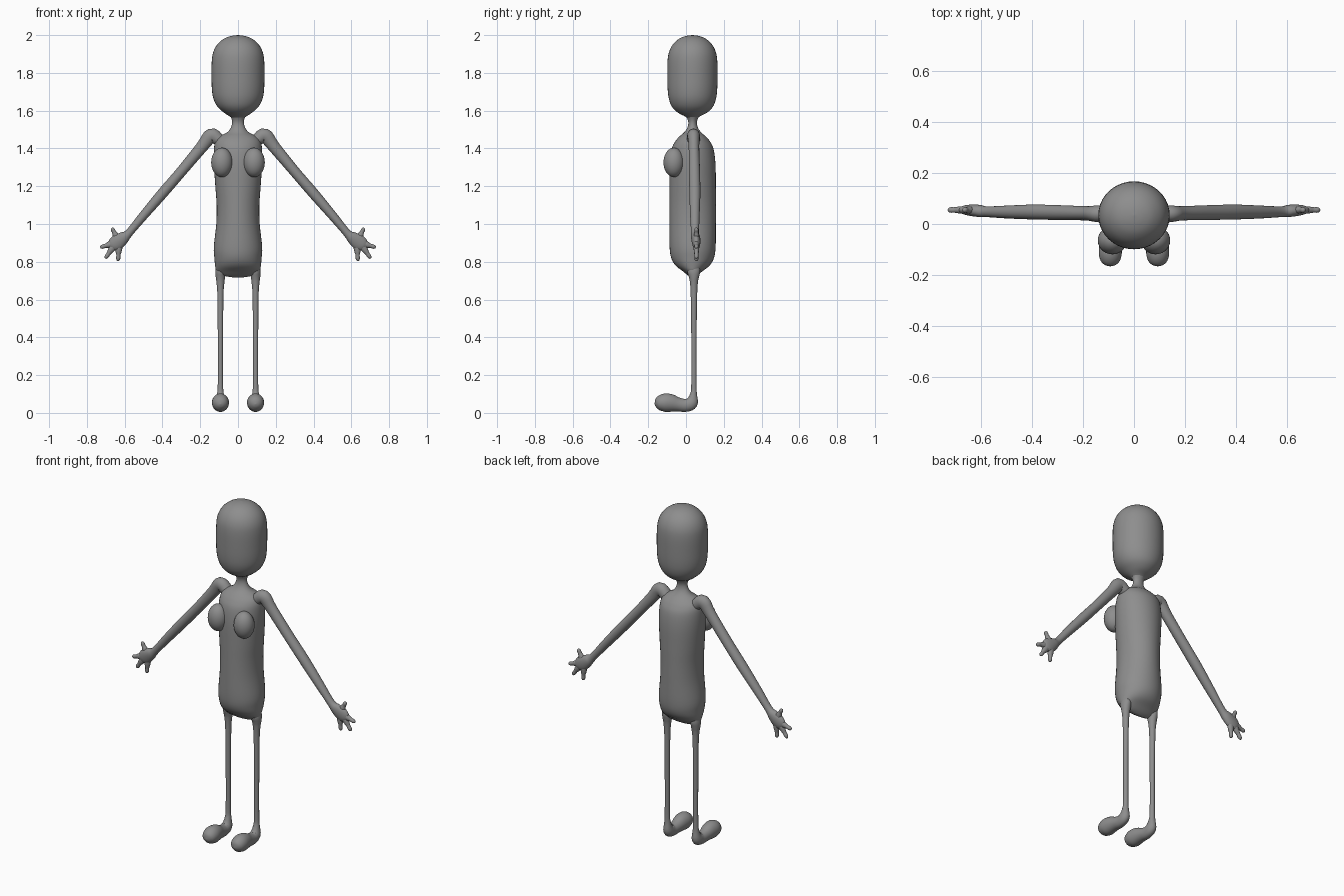
import bpy, bmesh, math
from mathutils import Vector

X, Y = Vector((1, 0, 0)), Vector((0, 1, 0))
grey = bpy.data.materials.new("dark_grey")
grey.diffuse_color = (0.27, 0.27, 0.27, 1)


def finish(name, bm, mirror):
    mesh = bpy.data.meshes.new(name)
    bm.to_mesh(mesh)
    bm.free()
    mesh.materials.append(grey)
    ob = bpy.data.objects.new(name, mesh)
    bpy.context.collection.objects.link(ob)
    for p in mesh.polygons:
        p.use_smooth = True
    if mirror:
        ob.modifiers.new("mirror", "MIRROR")


def spline(rows, steps=4):
    """Catmull-Rom through rows of (x, y, z, radius across, radius along ref)."""
    rows = [Vector(r) for r in rows]
    out = []
    for i in range(len(rows) - 1):
        a, b, c, d = rows[max(i - 1, 0)], rows[i], rows[i + 1], rows[min(i + 2, len(rows) - 1)]
        for s in range(steps):
            t = s / steps
            out.append(b + (c - a) * (t / 2) + (a * 2 - b * 5 + c * 4 - d) * (t * t / 2)
                       + (b * 3 - a - c * 3 + d) * (t ** 3 / 2))
    return out + [rows[-1]]


def tube(name, rows, ref=Y, sides=28, mirror=False):
    """Smooth loft of elliptical rings along a path lying square to ref."""
    pts = spline(rows)
    pos = [Vector(p[:3]) for p in pts]
    bm = bmesh.new()
    rings = []
    for i, p in enumerate(pts):
        tangent = (pos[min(i + 1, len(pos) - 1)] - pos[max(i - 1, 0)]).normalized()
        across = ref.cross(tangent).normalized()
        ra, rb = max(p[3], 0.001), max(p[4], 0.001)
        rings.append([bm.verts.new(pos[i] + across * ra * math.cos(k * math.tau / sides)
                                   + ref * rb * math.sin(k * math.tau / sides)) for k in range(sides)])
    for r, s in zip(rings, rings[1:]):
        for k in range(sides):
            n = (k + 1) % sides
            bm.faces.new((r[k], r[n], s[n], s[k]))
    bm.faces.new(rings[0])
    bm.faces.new(rings[-1])
    bmesh.ops.recalc_face_normals(bm, faces=bm.faces)
    finish(name, bm, mirror)


# Torso and neck: (z, half width, half depth)
torso = [(0.718, 0.03, 0.008), (0.728, 0.085, 0.025), (0.75, 0.114, 0.052), (0.78, 0.121, 0.09),
         (0.82, 0.125, 0.113), (0.88, 0.128, 0.122), (1.0, 0.115, 0.123), (1.1, 0.113, 0.123),
         (1.2, 0.12, 0.123), (1.32, 0.128, 0.121), (1.4, 0.127, 0.11), (1.44, 0.118, 0.09),
         (1.465, 0.095, 0.068), (1.485, 0.058, 0.045), (1.51, 0.038, 0.028), (1.54, 0.031, 0.023),
         (1.57, 0.04, 0.035), (1.6, 0.06, 0.06)]
tube("torso", [(0, 0.035, z, a, b) for z, a, b in torso], sides=40)

# Head
head = [(1.555, 0.02, 0.02), (1.57, 0.045, 0.04), (1.59, 0.075, 0.078), (1.62, 0.108, 0.108),
        (1.66, 0.129, 0.124), (1.71, 0.138, 0.131), (1.78, 0.14, 0.133), (1.86, 0.139, 0.132),
        (1.91, 0.131, 0.124), (1.95, 0.11, 0.104), (1.98, 0.076, 0.072), (1.995, 0.038, 0.036),
        (2.0, 0.001, 0.001)]
tube("head", [(0, 0.034, z, a, b) for z, a, b in head], sides=40)

# Arm with shoulder knob and palm
tube("arm", [(0.05, 0.04, 1.405, 0.03, 0.03), (0.1, 0.04, 1.445, 0.033, 0.034),
             (0.142, 0.04, 1.467, 0.039, 0.033), (0.19, 0.042, 1.41, 0.032, 0.028),
             (0.3, 0.045, 1.278, 0.028, 0.029), (0.4, 0.047, 1.162, 0.028, 0.029),
             (0.5, 0.047, 1.045, 0.024, 0.025), (0.575, 0.048, 0.955, 0.021, 0.021),
             (0.605, 0.051, 0.928, 0.032, 0.024), (0.64, 0.054, 0.903, 0.041, 0.022),
             (0.668, 0.055, 0.885, 0.03, 0.016), (0.685, 0.055, 0.873, 0.002, 0.002)], mirror=True)

# Thumb and fingers: root and tip in the hand's plane
digits = {"thumb": ((0.635, 0.915), (0.668, 0.98)), "upper_finger": ((0.65, 0.9), (0.73, 0.876)),
          "middle_finger": ((0.65, 0.895), (0.703, 0.817)), "lower_finger": ((0.63, 0.895), (0.635, 0.803))}
for name, ((x0, z0), (x1, z1)) in digits.items():
    prof = [(0, 0.022, 0.016), (0.4, 0.017, 0.014), (0.65, 0.011, 0.011), (0.85, 0.011, 0.011),
            (0.96, 0.007, 0.007), (1, 0.001, 0.001)]
    tube(name, [(x0 + (x1 - x0) * t, 0.055, z0 + (z1 - z0) * t, a, b) for t, a, b in prof],
         sides=14, mirror=True)

# Leg running down and forward into the foot
leg = [(0.04, 0.79, 0.03, 0.018), (0.041, 0.75, 0.034, 0.026), (0.042, 0.72, 0.027, 0.025),
       (0.042, 0.69, 0.021, 0.021), (0.042, 0.62, 0.017, 0.016), (0.042, 0.4, 0.014, 0.014),
       (0.042, 0.16, 0.014, 0.014), (0.04, 0.1, 0.018, 0.018), (0.03, 0.055, 0.034, 0.027),
       (0.0, 0.04, 0.034, 0.029), (-0.04, 0.044, 0.037, 0.034), (-0.08, 0.052, 0.047, 0.042),
       (-0.115, 0.054, 0.048, 0.045), (-0.145, 0.05, 0.037, 0.037), (-0.16, 0.047, 0.02, 0.02),
       (-0.166, 0.046, 0.001, 0.001)]
tube("leg", [(0.093, y, z, a, b) for y, z, a, b in leg], ref=X, mirror=True)

# Breasts
bm = bmesh.new()
bmesh.ops.create_uvsphere(bm, u_segments=28, v_segments=18, radius=1)
for v in bm.verts:
    v.co = Vector((0.085 + v.co.x * 0.057, -0.064 + v.co.y * 0.055, 1.326 + v.co.z * 0.078))
finish("breast", bm, True)
